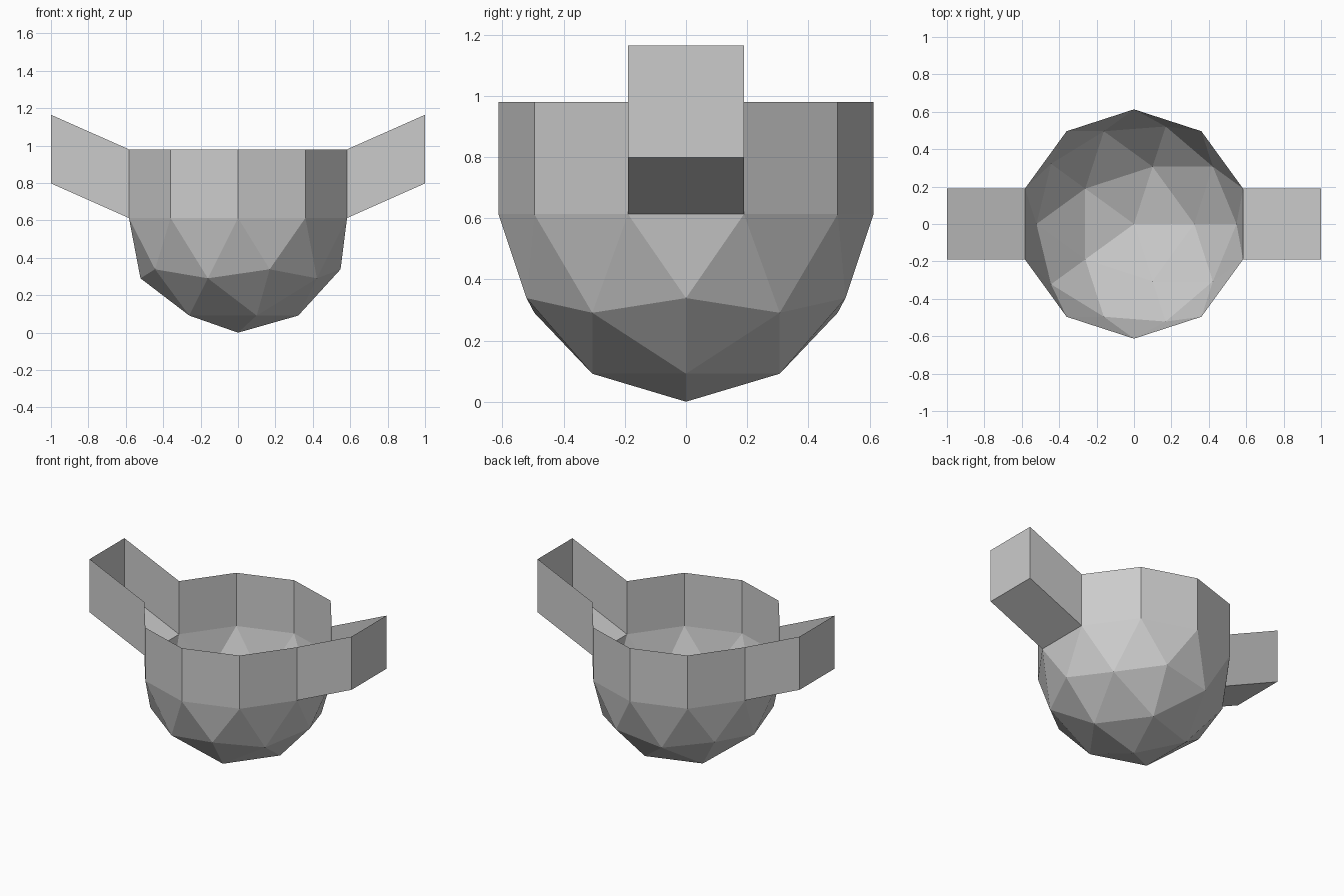
import bpy, bmesh, math
from mathutils import Matrix, Vector

if "Cube" in bpy.data.objects:
    bpy.data.objects.remove(bpy.data.objects["Cube"])

R = 0.613        # bowl radius, also height of the equator
RIM = 0.98       # top of the straight wall
LIFT = 0.185     # rise of the spout towards its tip

bm = bmesh.new()

# Rounded bottom: lower half of a low-poly icosphere
bmesh.ops.create_icosphere(
    bm, subdivisions=2, radius=R,
    matrix=Matrix.Translation((0, 0, R)) @ Matrix.Rotation(math.pi, 4, 'Z'))
bmesh.ops.delete(bm, geom=[v for v in bm.verts if v.co.z > R + 0.01], context='VERTS')

# Straight ten-sided wall, open at the top
edges = [e for e in bm.edges if e.is_boundary]
geom = bmesh.ops.extrude_edge_only(bm, edges=edges)["geom"]
for v in geom:
    if isinstance(v, bmesh.types.BMVert):
        v.co.z = RIM
walls = [g for g in bm.faces if len(g.verts) == 4]

# Open-topped trough handles pulled out of the two side walls
for f in [w for w in walls if abs(w.calc_center_median().y) < 0.05]:
    ring = list(f.verts)
    side = math.copysign(1.0, ring[0].co.x)
    bm.faces.remove(f)
    tip = [bm.verts.new(Vector((side, v.co.y, v.co.z + LIFT))) for v in ring]
    bm.faces.new(tip)
    for i in range(4):
        j = (i + 1) % 4
        if min(ring[i].co.z, ring[j].co.z) > RIM - 0.01:
            continue  # leave the top open
        bm.faces.new((ring[i], ring[j], tip[j], tip[i]))

# Drop the leftover edges' duplicates and face everything outward
bmesh.ops.recalc_face_normals(bm, faces=bm.faces)
mesh = bpy.data.meshes.new("handled_bowl")
bm.to_mesh(mesh)
bm.free()
bpy.context.collection.objects.link(bpy.data.objects.new("handled_bowl", mesh))
